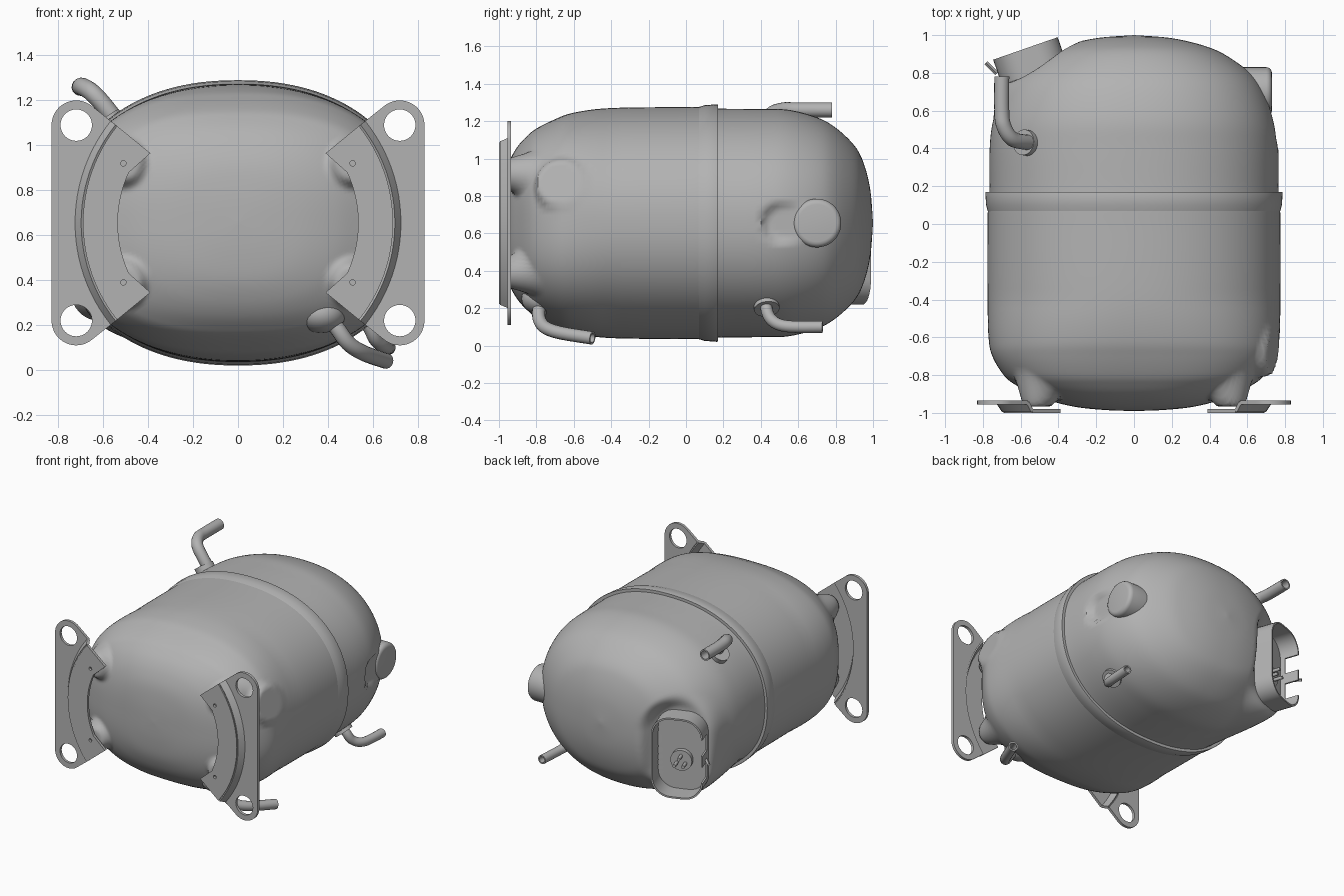
import bpy, bmesh
from math import sin, cos, radians, pi, copysign
from mathutils import Vector

cube = bpy.data.objects.get("Cube")
if cube:
    bpy.data.objects.remove(cube, do_unlink=True)

MID = Vector((0, 0, 0.655))  # long axis of the shell; parts are built around it


def material(name, value):
    mat = bpy.data.materials.new(name)
    mat.use_nodes = True
    color = (value, value, value, 1)
    mat.diffuse_color = color
    mat.node_tree.nodes["Principled BSDF"].inputs["Base Color"].default_value = color
    return mat


STEEL = material("grey steel", 0.45)


def finish(obj, angle=35):
    """Apply modifiers, colour and shade one object."""
    bpy.ops.object.select_all(action="DESELECT")
    obj.select_set(True)
    bpy.context.view_layer.objects.active = obj
    bpy.ops.object.convert(target="MESH")
    obj.data.materials.clear()
    obj.data.materials.append(STEEL)
    bpy.ops.object.shade_smooth_by_angle(angle=radians(angle))


def from_bmesh(name, bm, thick=0, angle=35):
    bmesh.ops.recalc_face_normals(bm, faces=bm.faces)
    mesh = bpy.data.meshes.new(name)
    bm.to_mesh(mesh)
    bm.free()
    obj = bpy.data.objects.new(name, mesh)
    obj.location = MID
    bpy.context.collection.objects.link(obj)
    if thick:
        mod = obj.modifiers.new("thickness", "SOLIDIFY")
        mod.thickness, mod.offset = thick, 0
    finish(obj, angle)


def loft(rings, closed=True):
    """Bridge rows of points with quads."""
    bm = bmesh.new()
    rows = [[bm.verts.new(p) for p in ring] for ring in rings]
    n = len(rows[0])
    for a, b in zip(rows, rows[1:]):
        for i in range(n if closed else n - 1):
            j = (i + 1) % n
            bm.faces.new((a[i], a[j], b[j], b[i]))
    return bm


def arc(cx, cz, r, start, end, n=24):
    angles = [radians(start + (end - start) * i / n) for i in range(n + 1)]
    return [(cx + r * cos(a), cz + r * sin(a)) for a in angles]


def section(y, rx, rz, n=160):
    """Squared oval across the shell, a little squarer towards the front."""
    exponent = 2.2 + .4 * max(0, min(1, (-.4 - y) / .4))

    def power(v):
        return copysign(abs(v) ** (2 / exponent), v)
    angles = [2 * pi * i / n for i in range(n)]
    return [(rx * power(cos(a)), y, rz * power(sin(a))) for a in angles]


def smooth_path(points, steps):
    pts = [Vector(p) for p in points]
    pts = [pts[0]] + pts + [pts[-1]]
    out = []
    for a, b, c, d in zip(pts, pts[1:], pts[2:], pts[3:]):
        for i in range(steps):
            t = i / steps
            out.append(b + (c - a) * t / 2 + (a * 2 - b * 5 + c * 4 - d) * t * t / 2
                       + (b * 3 - a - c * 3 + d) * t ** 3 / 2)
    return out + [pts[-1]]


def press(bm, axis, start, end, r, fade, depth=None):
    """Push a capsule-shaped patch of the shell onto a flat plane."""
    n, a, b = Vector(axis).normalized(), Vector(start), Vector(end)
    level = a.dot(n) if depth is None else depth
    a, b = a - n * a.dot(n), b - n * b.dot(n)
    span = b - a
    for v in bm.verts:
        h = v.co.dot(n)
        if h < 0.2:
            continue
        q = v.co - n * h
        k = (q - a).dot(span) / span.length_squared if span.length else 0
        dist = (q - a - span * max(0, min(1, k))).length
        t = max(0, min(1, (r + fade - dist) / fade))
        v.co += n * (level - h) * t * t * (3 - 2 * t)


# Shell: y, half width, half height
profile = [(-.99, 0, 0), (-.985, .15, .13), (-.97, .3, .25), (-.94, .43, .34),
           (-.9, .53, .41), (-.85, .63, .465), (-.8, .69, .505), (-.7, .75, .555),
           (-.6, .77, .59), (-.4, .775, .615), (0, .775, .62), (.1, .772, .62),
           (.17, .765, .612), (.4, .764, .61), (.55, .745, .605), (.7, .69, .565),
           (.8, .615, .51), (.9, .475, .415), (.95, .35, .32), (.985, .19, .18), (1, 0, 0)]
bm = loft([section(*p) for p in smooth_path(profile, 6)])
bmesh.ops.remove_doubles(bm, verts=bm.verts, dist=1e-5)
OUT, ACROSS = Vector((-.329, .944, 0)), Vector((.944, .329, 0))  # terminal directions
base = ACROSS * -.237
press(bm, OUT, base + Vector((0, 0, -.28)), base, .17, .12, .925)
press(bm, (1, 0, 0), (.72, .51, 0), (.72, .6, 0), .08, .035)
press(bm, (.96, -.1, .25), (.735, -.675, .215), (.735, -.675, .215), .12, .03)
for sx in (1, -1):
    for sz in (1, -1):
        spot = (.51 * sx, -.965, .265 * sz)
        press(bm, (0, -1, 0), spot, spot, .065, .06)
from_bmesh("shell", bm, angle=50)

# Lapped seam around the shell
seam = [(.06, .772, .618), (.1, .783, .63), (.165, .787, .635), (.17, .785, .633), (.17, .75, .6)]
from_bmesh("seam_band", loft([section(*p) for p in seam]))


# Mounting brackets
def plate(name, side, y, loops):
    bm = bmesh.new()
    for loop in loops:
        vs = [bm.verts.new((side * x, y, z)) for x, z in loop]
        for i, v in enumerate(vs):
            bm.edges.new((vs[i - 1], v))
    bmesh.ops.triangle_fill(bm, use_beauty=True, edges=bm.edges[:])
    from_bmesh(name, bm, .02)


def hole(x, z, r):
    return arc(x, z, r, 0, 360, 32)[:-1]


SWEEP = 38.7
for side, label in ((1, "left"), (-1, "right")):
    ears = (arc(0, 0, .72, -SWEEP, SWEEP) + arc(.72, .435, .11, 129, 0)
            + arc(.72, -.435, .11, 0, -129))
    plate(label + "_bracket_plate", side, -.945,
          [ears, hole(.72, .435, .07), hole(.72, -.435, .07)])
    saddle = (arc(0, 0, .69, SWEEP, -SWEEP) + [(.39, -.31)]
              + arc(0, 0, .535, -24.8, 24.8) + [(.39, .31)])
    plate(label + "_bracket_saddle", side, -.99,
          [saddle, hole(.51, .265, .012), hole(.51, -.265, .012)])
    step = [[(side * x, y, z) for x, z in arc(0, 0, r, -SWEEP, SWEEP)]
            for r, y in ((.69, -.99), (.72, -.945))]
    from_bmesh(label + "_bracket_step", loft(step, False), .02)


# Pipes and collars
def pipe(name, points, r):
    curve = bpy.data.curves.new(name, "CURVE")
    curve.dimensions = "3D"
    curve.bevel_depth, curve.bevel_resolution = r, 6
    path = smooth_path(points, 8)
    spline = curve.splines.new("POLY")
    spline.points.add(len(path) - 1)
    for pt, co in zip(spline.points, path):
        pt.co = (*co, 1)
    obj = bpy.data.objects.new(name, curve)
    bpy.context.collection.objects.link(obj)
    mod = obj.modifiers.new("wall", "SOLIDIFY")
    mod.thickness, mod.offset = .01, -1
    finish(obj, 50)


def rod(name, center, axis, r, length, sides=32, bevel=0):
    bpy.ops.mesh.primitive_cylinder_add(vertices=sides, radius=r, depth=length, location=center)
    obj = bpy.context.object
    obj.name = name
    obj.rotation_euler = Vector(axis).to_track_quat("Z", "Y").to_euler()
    if bevel:
        mod = obj.modifiers.new("rounding", "BEVEL")
        mod.width, mod.segments = bevel, 4
    finish(obj)


pipe("top_pipe", [(-.5, .43, 1.05), (-.59, .435, 1.17), (-.65, .455, 1.235),
                  (-.69, .52, 1.26), (-.7, .6, 1.26), (-.7, .78, 1.26)], .04)
rod("top_collar", (-.57, .43, 1.1), (-.6, .1, .8), .068, .05)
pipe("rear_lower_pipe", [(.5, .43, .29), (.58, .43, .2), (.615, .46, .135),
                         (.655, .54, .103), (.67, .73, .1)], .032)
rod("rear_lower_collar", (.55, .43, .215), (.6, .1, -.8), .068, .05)
pipe("front_lower_pipe", [(.36, -.74, .27), (.43, -.785, .2), (.49, -.775, .12),
                          (.56, -.7, .075), (.66, -.5, .04)], .035)
bpy.ops.mesh.primitive_uv_sphere_add(segments=32, ring_count=16, location=(.37, -.77, .25))
bpy.context.object.name = "front_lower_boss"
bpy.context.object.scale = (.11, .11, .085)
finish(bpy.context.object, 60)

# Round boss on the left flank
rod("side_boss", MID + Vector((.6, .7, 0)), (1, 0, 0), .13, .26, 48, .03)

# Terminal fence: rounded open box, cut away on its outer side
corner = .13
outline = []
for cx, cz, start in ((1, 1, 0), (-1, 1, 90), (-1, -1, 180), (1, -1, 270)):
    outline += arc(cx * (.175 - corner), cz * (.29 - corner), corner, start, start + 90, 8)
    if (cx, cz) == (-1, 1):
        outline += [(-.175, .16 - .04 * k) for k in range(1, 8)]
fence_mid = base + Vector((0, 0, -.14))
rows = [[fence_mid + ACROSS * x + Vector((0, 0, z)) + OUT * d for x, z in outline]
        for d in (.88, .96, 1.067)]
bm = loft(rows)
notches = []
for f in bm.faces:
    rel = f.calc_center_median() - fence_mid
    if rel.dot(OUT) > 1 and rel.dot(ACROSS) < -.12 and .03 < abs(rel.z) < .17:
        notches.append(f)
bmesh.ops.delete(bm, geom=notches, context="FACES")
from_bmesh("terminal_fence", bm, .012)

# Terminal with three pins, and the earth tab
terminal = MID + base + Vector((0, 0, -.2))
rod("terminal_base", terminal + OUT * .935, OUT, .075, .05)
for k in range(3):
    a = radians(90 + 120 * k)
    offset = ACROSS * cos(a) * .035 + Vector((0, 0, sin(a) * .035))
    rod("terminal_pin", terminal + offset + OUT * .98, OUT, .012, .09, 12)
rod("earth_tab", (-.755, .825, .5), (-.7, .7, 0), .012, .08, 4)
